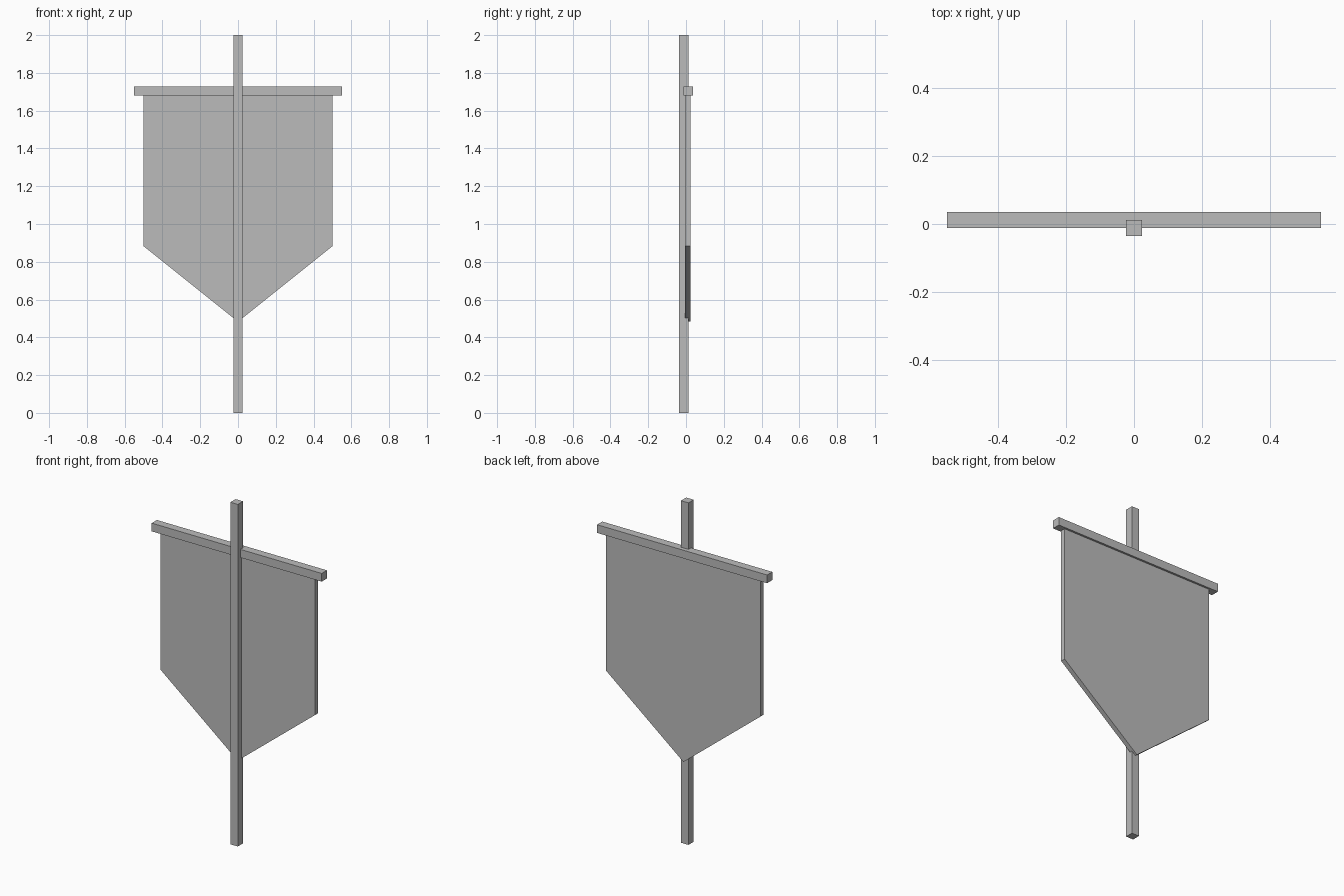
import bpy
import bmesh

cube = bpy.data.objects.get("Cube")
if cube:
    bpy.data.objects.remove(cube, do_unlink=True)

# One plain grey for everything
GREY = (0.5, 0.5, 0.5, 1.0)
grey = bpy.data.materials.new("plain_grey")
grey.use_nodes = True
grey.diffuse_color = GREY
grey.node_tree.nodes["Principled BSDF"].inputs["Base Color"].default_value = GREY


def extruded(name, outline, y_front, y_back):
    """Solid made by extruding an x-z outline from y_front to y_back."""
    bm = bmesh.new()
    face = bm.faces.new([bm.verts.new((x, y_front, z)) for x, z in outline])
    result = bmesh.ops.extrude_face_region(bm, geom=[face])
    moved = [v for v in result["geom"] if isinstance(v, bmesh.types.BMVert)]
    bmesh.ops.translate(bm, verts=moved, vec=(0, y_back - y_front, 0))
    bmesh.ops.recalc_face_normals(bm, faces=bm.faces)
    mesh = bpy.data.meshes.new(name)
    bm.to_mesh(mesh)
    bm.free()
    mesh.materials.append(grey)
    obj = bpy.data.objects.new(name, mesh)
    bpy.context.collection.objects.link(obj)
    return obj


def bar(name, half_width, bottom, top, y_front, y_back):
    """Square-cut beam centred on x = 0."""
    outline = [(-half_width, bottom), (half_width, bottom),
               (half_width, top), (-half_width, top)]
    return extruded(name, outline, y_front, y_back)


# Upright pole in front, crossbar set slightly behind it
bar("pole", 0.024, 0, 2, -0.036, 0.012)
bar("crossbar", 0.55, 1.68, 1.728, -0.012, 0.036)

# Hanging cloth with a pointed lower edge
cloth = [(-0.5, 1.69), (-0.5, 0.883), (0, 0.483), (0.5, 0.883), (0.5, 1.69)]
extruded("banner_cloth", cloth, -0.004, 0.024)
